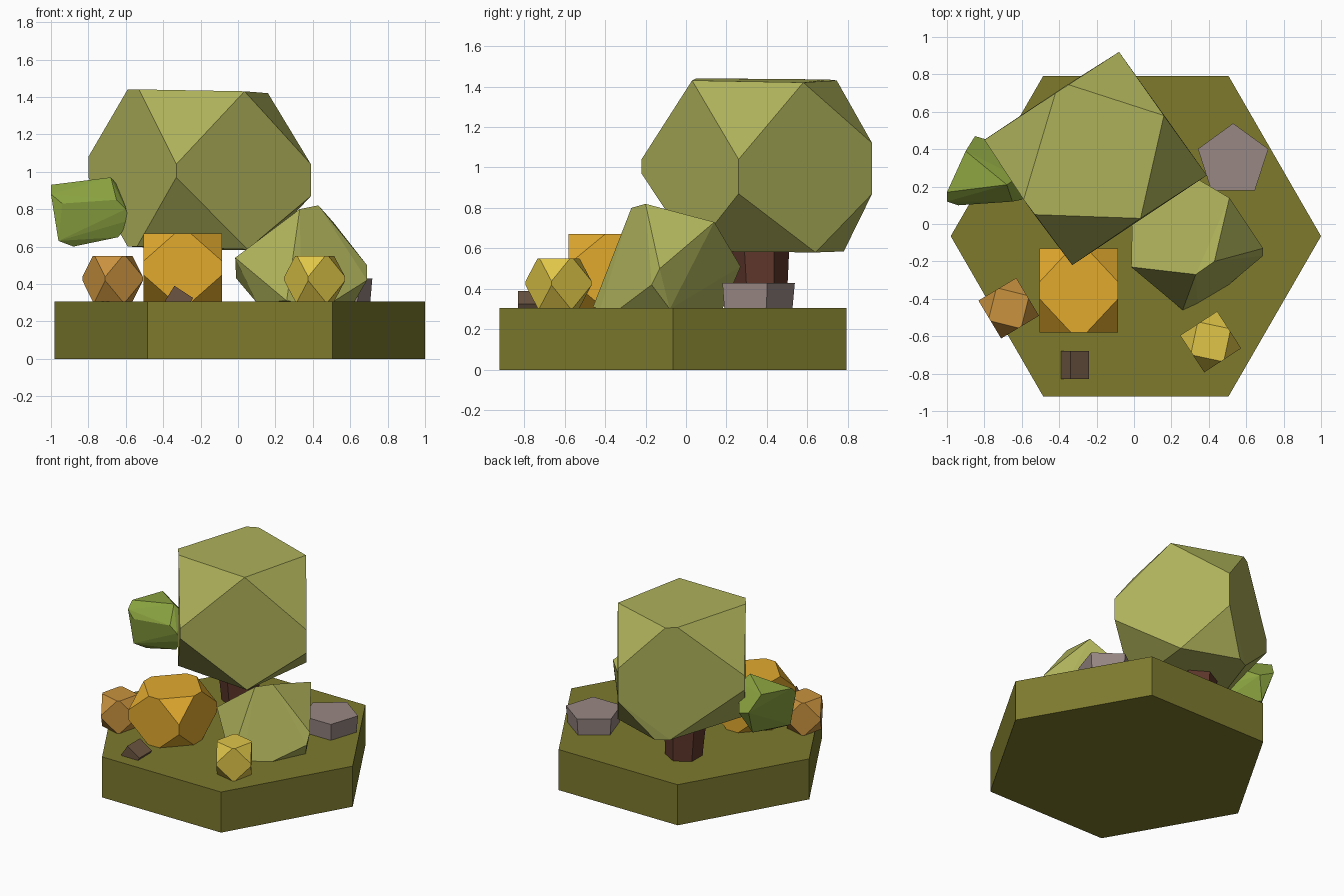
import bpy, bmesh, math
from mathutils import Vector, Matrix

if "Cube" in bpy.data.objects:
    bpy.data.objects.remove(bpy.data.objects["Cube"])


def material(name, rgb):
    m = bpy.data.materials.new(name)
    m.diffuse_color = [(c / 255) ** 2.2 for c in rgb] + [1]
    m.use_nodes = True
    m.node_tree.nodes["Principled BSDF"].inputs["Base Color"].default_value = m.diffuse_color
    return m


OLIVE = material("moss", (124, 121, 49))
LEAF = material("leaf", (172, 176, 90))
GREEN = material("fresh_leaf", (138, 162, 66))
AMBER = material("amber", (224, 168, 50))
ORANGE = material("orange", (200, 145, 65))
YELLOW = material("yellow", (222, 196, 74))
STONE = material("stone", (150, 134, 130))
BROWN = material("brown", (108, 86, 68))
BARK = material("bark", (95, 58, 48))


def hull(name, points, mat):
    """Faceted solid: convex hull with nearly flat triangles merged."""
    bm = bmesh.new()
    for p in points:
        bm.verts.new(p)
    bmesh.ops.convex_hull(bm, input=bm.verts[:])
    bmesh.ops.delete(bm, geom=[v for v in bm.verts if not v.link_faces], context='VERTS')
    bmesh.ops.dissolve_limit(bm, angle_limit=math.radians(4), verts=bm.verts[:], edges=bm.edges[:])
    bmesh.ops.recalc_face_normals(bm, faces=bm.faces[:])
    me = bpy.data.meshes.new(name)
    bm.to_mesh(me)
    bm.free()
    me.materials.append(mat)
    ob = bpy.data.objects.new(name, me)
    bpy.context.collection.objects.link(ob)
    return ob


def cut_box(name, center, half, turn, gap, mat):
    """Box with all corners cut off almost to the edge midpoints."""
    rot = Matrix.Rotation(math.radians(turn), 3, 'Z')
    pts = []
    for axis in range(3):
        for a in (-1, 1):
            for b in (-1, 1):
                for t in (-gap, gap):
                    p = [0, 0, 0]
                    p[axis], p[axis - 1], p[axis - 2] = t, a, b
                    q = Vector(p) * Vector(half)
                    pts.append(rot @ q + Vector(center))
    return hull(name, pts, mat)


def ring(cx, cy, z, r, n, start):
    return [(cx + r * math.cos(math.radians(start) + math.tau * i / n),
             cy + r * math.sin(math.radians(start) + math.tau * i / n), z) for i in range(n)]


# Hexagonal ground slab
hull("base", ring(.01, -.065, 0, .99, 6, 0) + ring(.01, -.065, .305, .99, 6, 0), OLIVE)

# Trunk, widening upward into the crown
hull("trunk", ring(-.24, .37, .27, .125, 6, 30) + ring(-.25, .36, .70, .155, 6, 30), BARK)

# Large crown: upright edges plus top and bottom outlines
crown = []
for x, y, lo, hi in [(-.80, .45, .97, 1.08), (-.08, .92, .87, 1.12),
                     (.39, .26, .87, 1.04), (-.33, -.22, .97, 1.04)]:
    crown += [(x, y, lo), (x, y, hi)]
crown += [(-.59, .13, 1.44), (-.53, .05, 1.44), (.035, .03, 1.43),
          (.16, .58, 1.42), (-.35, .745, 1.43), (-.42, .70, 1.435)]
crown += [(-.59, .13, .60), (-.54, .06, .60), (.05, .035, .585),
          (.12, .64, .58), (-.29, .78, .585), (-.38, .73, .59)]
hull("tree_crown", crown, LEAF)

# Tilted bush at front right, resting in the ground
hull("bush", [(-.015, -.23, .54), (-.01, 0, .43), (.33, -.27, .80), (.43, -.20, .82),
              (.51, .14, .73), (.29, .27, .51), (.29, .23, .43), (.69, -.13, .50),
              (.69, -.17, .42), (.26, -.46, .31), (.34, -.425, .30), (.10, -.25, .30),
              (.10, -.02, .30), (.62, -.08, .30), (.50, -.33, .30), (.30, .18, .30)], LEAF)

# Small leaf clump on the left of the crown
hull("leaf_clump", [(-1, .17, .93), (-1, .12, .88), (-.94, .10, .83), (-.65, .12, .85),
                    (-.60, .13, .80), (-.58, .15, .74), (-.68, .21, .97), (-.90, .39, .94),
                    (-.85, .47, .82), (-.75, .44, .78), (-.62, .25, .90), (-.96, .13, .63),
                    (-.88, .17, .60), (-.64, .18, .65), (-.82, .38, .63)], GREEN)

# Faceted shrubs
cut_box("amber_shrub", (-.295, -.355, .485), (.21, .225, .185), 0, .2, AMBER)
cut_box("orange_shrub", (-.67, -.45, .428), (.118, .118, .122), 31, .08, ORANGE)
cut_box("yellow_shrub", (.41, -.63, .428), (.118, .118, .122), 33, .08, YELLOW)

# Grey five-sided stone
hull("grey_stone", ring(.53, .34, .29, .185, 5, 90) + ring(.53, .34, .43, .198, 5, 90), STONE)

# Small wedge pebble
profile = [(-.39, .31), (-.34, .39), (-.24, .325), (-.26, .29), (-.37, .29)]
hull("brown_pebble", [(x, y, z) for y in (-.83, -.68) for x, z in profile], BROWN)
